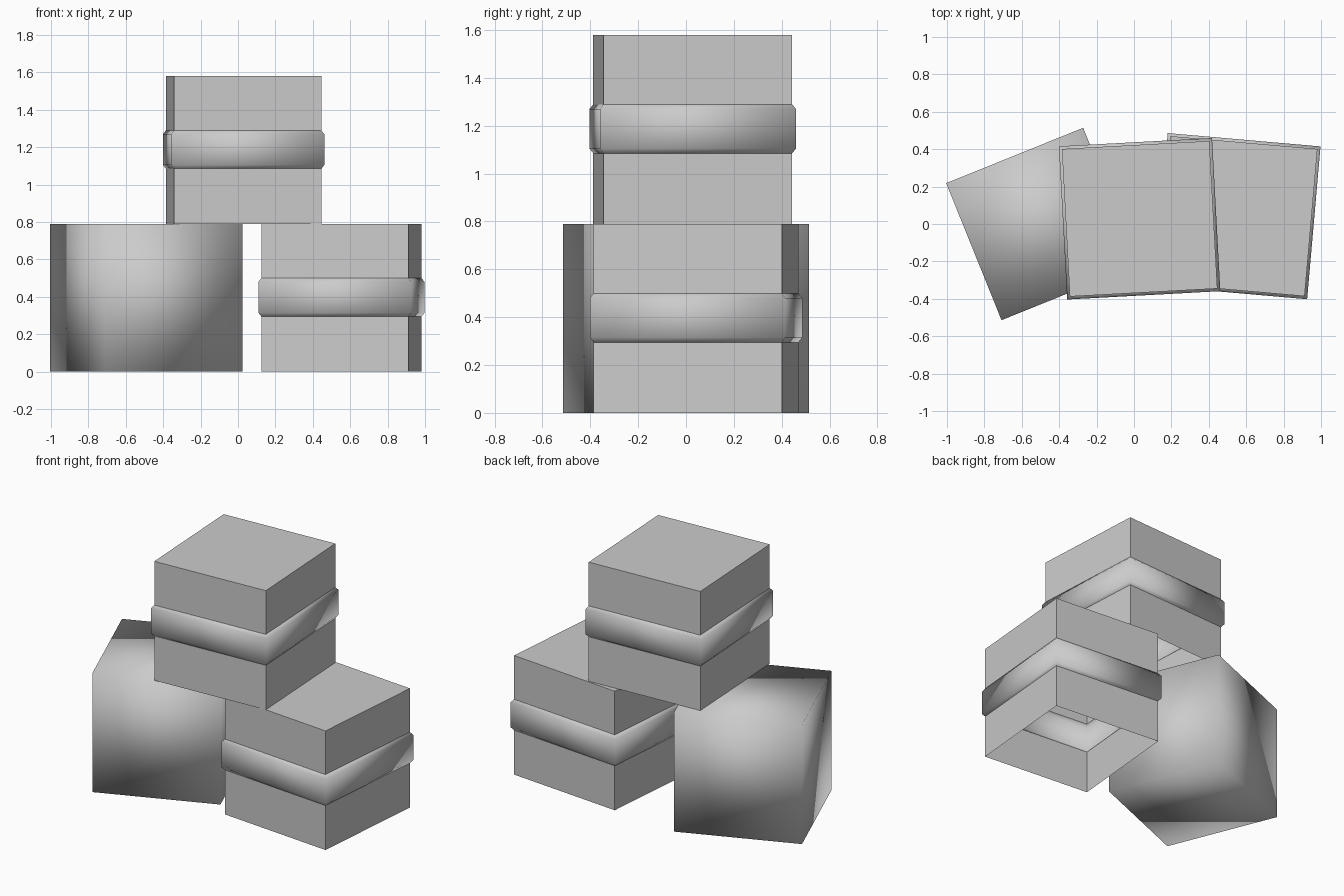
import bpy
import bmesh
import math

default = bpy.data.objects.get("Cube")
if default:
    bpy.data.objects.remove(default, do_unlink=True)

# One plain grey for every box
grey = bpy.data.materials.new("plain grey")
grey.use_nodes = True
colour = (0.6, 0.6, 0.6, 1.0)
grey.diffuse_color = colour
grey.node_tree.nodes["Principled BSDF"].inputs["Base Color"].default_value = colour

SIDE = 0.79
HALF = SIDE / 2
BAND = HALF + 0.015


def make_box(name, location, degrees, profile, smooth_rows, floor, smooth_caps):
    """Stack square rings along a (half width, height) profile."""
    bm = bmesh.new()
    corners = [(-1, -1), (1, -1), (1, 1), (-1, 1)]
    rings = [[bm.verts.new((x * h, y * h, z)) for x, y in corners] for h, z in profile]
    for row, (low, high) in enumerate(zip(rings, rings[1:])):
        for i in range(4):
            j = (i + 1) % 4
            face = bm.faces.new((low[i], low[j], high[j], high[i]))
            face.smooth = row in smooth_rows
    bm.faces.new(rings[-1]).smooth = smooth_caps
    if floor:
        bm.faces.new(rings[0][::-1]).smooth = smooth_caps
    mesh = bpy.data.meshes.new(name)
    bm.to_mesh(mesh)
    bm.free()
    mesh.materials.append(grey)
    obj = bpy.data.objects.new(name, mesh)
    obj.location = location
    obj.rotation_euler.z = math.radians(degrees)
    bpy.context.collection.objects.link(obj)
    return obj


# Softly shaded closed box
plain = [(HALF, 0), (HALF, SIDE)]
make_box("plain_box", (-0.49, 0, 0), 22, plain, {0}, True, True)

# Boxes with a raised, bevelled band and an open underside
banded = [(HALF, 0), (HALF, 0.295), (BAND, 0.315), (BAND, 0.48), (HALF, 0.5), (HALF, SIDE)]
for name, location, degrees in [
    ("lower_banded_box", (0.553, 0.042, 0), -5),
    ("upper_banded_box", (0.03, 0.028, SIDE), 3.1),
]:
    make_box(name, location, degrees, banded, {1, 2, 3}, False, False)
